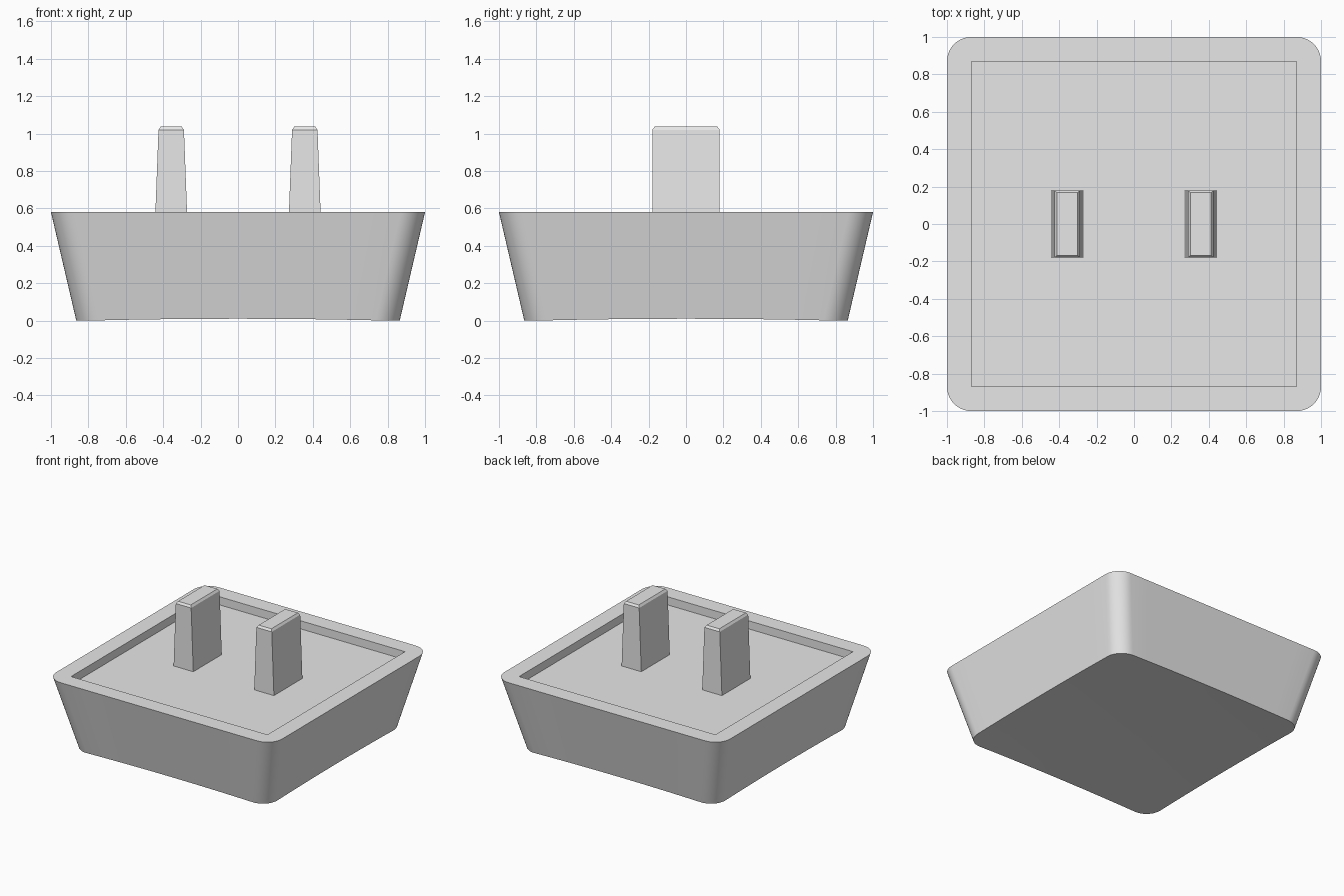
import bpy
import bmesh
import math

old = bpy.data.objects.get("Cube")
if old:
    bpy.data.objects.remove(old, do_unlink=True)

RIM_Z, FLOOR_Z = 0.58, 0.515
INNER, BASE = 0.87, 0.865

grey = bpy.data.materials.new("light_grey")
grey.use_nodes = True
grey.diffuse_color = (0.8, 0.8, 0.8, 1)
grey.node_tree.nodes["Principled BSDF"].inputs["Base Color"].default_value = (0.8, 0.8, 0.8, 1)


def finish(name, bm):
    bmesh.ops.remove_doubles(bm, verts=bm.verts, dist=0.0005)
    bmesh.ops.recalc_face_normals(bm, faces=bm.faces)
    mesh = bpy.data.meshes.new(name)
    bm.to_mesh(mesh)
    bm.free()
    mesh.materials.append(grey)
    obj = bpy.data.objects.new(name, mesh)
    bpy.context.collection.objects.link(obj)
    return obj


def rounded_square(half, radius, arc=10, side=10):
    """Outline points, with each straight side subdivided."""
    pts = []
    c = half - radius
    for q in range(4):
        turn = q * math.pi / 2
        local = [(c + radius * math.cos(a), c + radius * math.sin(a))
                 for a in (i / arc * math.pi / 2 for i in range(arc + 1))]
        local += [(c - 2 * c * i / side, half) for i in range(1, side)]
        pts += [(x * math.cos(turn) - y * math.sin(turn),
                 x * math.sin(turn) + y * math.cos(turn)) for x, y in local]
    return pts


def loft(bm, rings):
    loops = [[bm.verts.new(p) for p in ring] for ring in rings]
    for a, b in zip(loops, loops[1:]):
        for i in range(len(a)):
            j = (i + 1) % len(a)
            bm.faces.new((a[i], a[j], b[j], b[i]))
    return loops


def dish(x, y):
    return max(0, 0.022 - 0.016 * (x * x + y * y))


def clamp(v):
    return max(-INNER, min(INNER, v))


# Shell: dished underside, flared walls, flat rim and square recess
base = rounded_square(BASE, 0.13)
top = rounded_square(1, 0.13)
rings = []
for k in range(1, 9):
    rings.append([(x * k / 8, y * k / 8, dish(x * k / 8, y * k / 8)) for x, y in base])
rings.append([(x, y, RIM_Z) for x, y in top])
rings.append([(clamp(x), clamp(y), RIM_Z) for x, y in top])
rings.append([(clamp(x), clamp(y), FLOOR_Z) for x, y in top])
bm = bmesh.new()
loops = loft(bm, rings)
bmesh.ops.remove_doubles(bm, verts=loops[-1] + loops[-2], dist=0.0005)
centre = bm.verts.new((0, 0, dish(0, 0)))
first = loops[0]
for i, v in enumerate(first):
    bm.faces.new((v, centre, first[(i + 1) % len(first)]))
bmesh.ops.holes_fill(bm, edges=[e for e in bm.edges if e.is_boundary], sides=0)
shell = finish("shell", bm)
bpy.ops.object.select_all(action="DESELECT")
shell.select_set(True)
bpy.context.view_layer.objects.active = shell
bpy.ops.object.shade_smooth_by_angle(angle=math.radians(30))

# Two tapered prongs with chamfered tips: (half width, half depth, height)
profile = [(0.087, 0.18, FLOOR_Z), (0.068, 0.18, 1.02), (0.056, 0.168, 1.037)]
for side, name in ((1, "left_prong"), (-1, "right_prong")):
    bm = bmesh.new()
    loops = loft(bm, [[(side * 0.357 + sx * w, sy * d, z)
                       for sx, sy in ((-1, -1), (1, -1), (1, 1), (-1, 1))]
                      for w, d, z in profile])
    bm.faces.new(loops[0])
    bm.faces.new(loops[-1])
    finish(name, bm)
